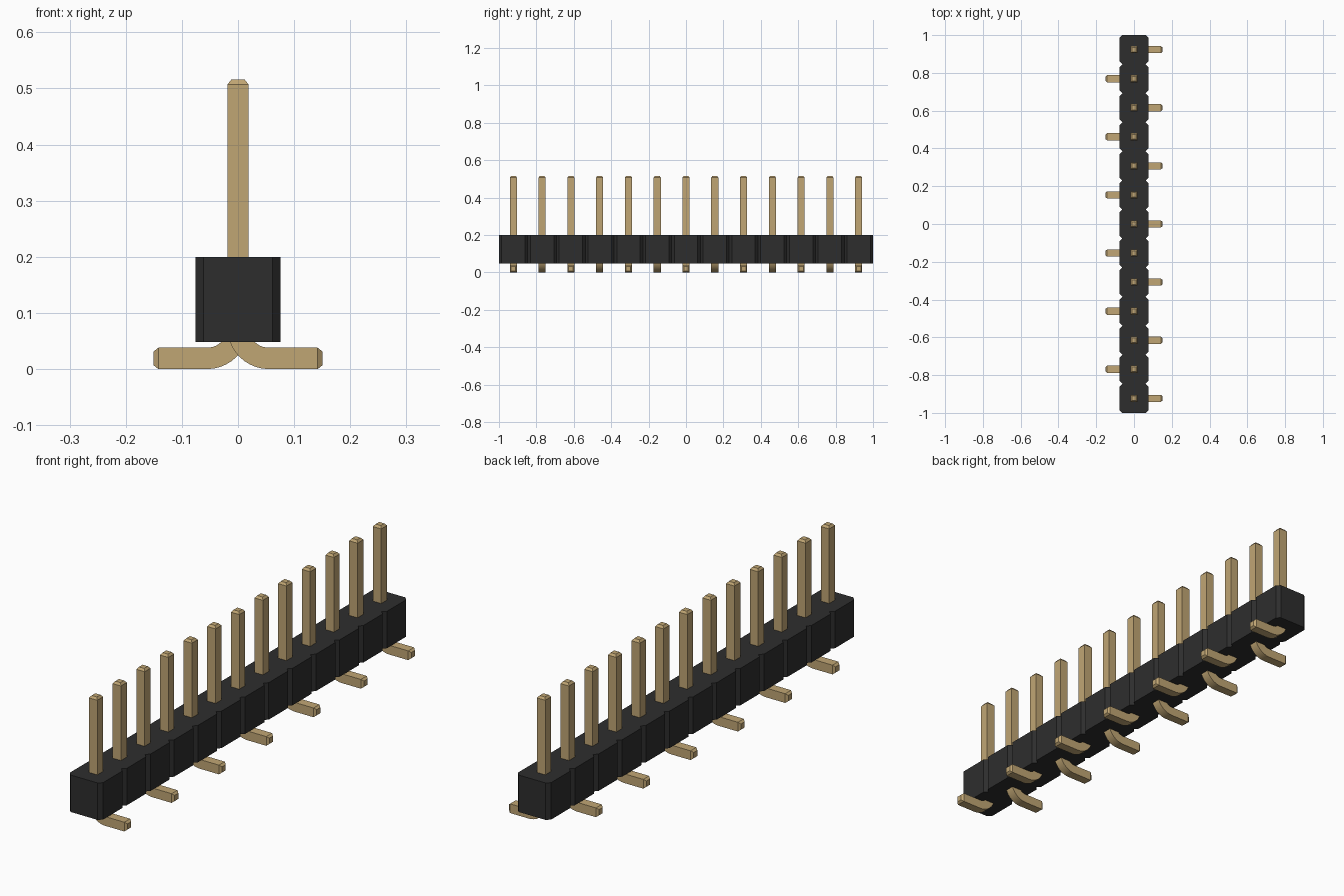
import bpy, bmesh, math
from mathutils import Vector

COUNT = 13
PITCH = 2 / COUNT
HALF_W = 0.076               # housing half width
CHAMFER = 0.0145
BASE_Z, TOP_Z = 0.048, 0.2
PIN = 0.019                  # pin half thickness
BEND = 0.055                 # bend radius on the pin centre line

cube = bpy.data.objects.get("Cube")
if cube:
    bpy.data.objects.remove(cube, do_unlink=True)


def material(name, rgb):
    mat = bpy.data.materials.new(name)
    mat.use_nodes = True
    mat.diffuse_color = (*rgb, 1)
    mat.node_tree.nodes["Principled BSDF"].inputs["Base Color"].default_value = (*rgb, 1)
    return mat


def finish(bm, name, mat):
    bmesh.ops.recalc_face_normals(bm, faces=bm.faces)
    mesh = bpy.data.meshes.new(name)
    bm.to_mesh(mesh)
    bm.free()
    mesh.materials.append(mat)
    obj = bpy.data.objects.new(name, mesh)
    bpy.context.collection.objects.link(obj)
    return obj


black = material("black plastic", (0.027, 0.027, 0.027))
gold = material("dull gold", (0.53, 0.38, 0.175))

# Housing: notched outline, extruded upwards
side = []
for i in range(COUNT):
    y0 = -1 + i * PITCH
    if i == 0:
        side.append((HALF_W - CHAMFER, y0))
    side += [(HALF_W, y0 + CHAMFER), (HALF_W, y0 + PITCH - CHAMFER),
             (HALF_W - CHAMFER, y0 + PITCH)]
outline = side + [(-x, y) for x, y in reversed(side)]
bm = bmesh.new()
face = bm.faces.new([bm.verts.new((x, y, BASE_Z)) for x, y in outline])
top = bmesh.ops.extrude_face_region(bm, geom=[face])["geom"]
bmesh.ops.translate(bm, vec=(0, 0, TOP_Z - BASE_Z),
                    verts=[v for v in top if isinstance(v, bmesh.types.BMVert)])
finish(bm, "housing", black)

# Pin path: position, direction across the section, section scale
up, out = Vector((0, 0, 1)), Vector((1, 0, 0))
TIP = 0.62
path = [(Vector((0.151, 0, PIN)), up, TIP), (Vector((0.142, 0, PIN)), up, 1)]
STEPS = 10
for i in range(STEPS + 1):
    a = math.pi / 2 * i / STEPS
    across = out * math.sin(a) + up * math.cos(a)
    path.append((Vector((BEND, 0, PIN + BEND)) - across * BEND, across, 1))
path += [(Vector((0, 0, 0.507)), out, 1), (Vector((0, 0, 0.516)), out, TIP)]


def make_pin(index):
    sign = 1 if index % 2 == 0 else -1
    y = -1 + (index + 0.5) * PITCH
    bm = bmesh.new()
    rings = []
    for pos, across, scale in path:
        ring = []
        for u, v in ((1, 1), (1, -1), (-1, -1), (-1, 1)):
            p = pos + (across * u + Vector((0, v, 0))) * PIN * scale
            ring.append(bm.verts.new((p.x * sign, p.y + y, p.z)))
        rings.append(ring)
    for a, b in zip(rings, rings[1:]):
        for k in range(4):
            n = (k + 1) % 4
            bm.faces.new((a[k], a[n], b[n], b[k]))
    bm.faces.new(rings[0])
    bm.faces.new(rings[-1])
    return finish(bm, f"pin_{index + 1}", gold)


# Pins with feet alternating between the two sides
pins = [make_pin(i) for i in range(COUNT)]
bpy.ops.object.select_all(action="DESELECT")
for pin in pins:
    pin.select_set(True)
bpy.context.view_layer.objects.active = pins[0]
bpy.ops.object.shade_smooth_by_angle(angle=math.radians(25))
